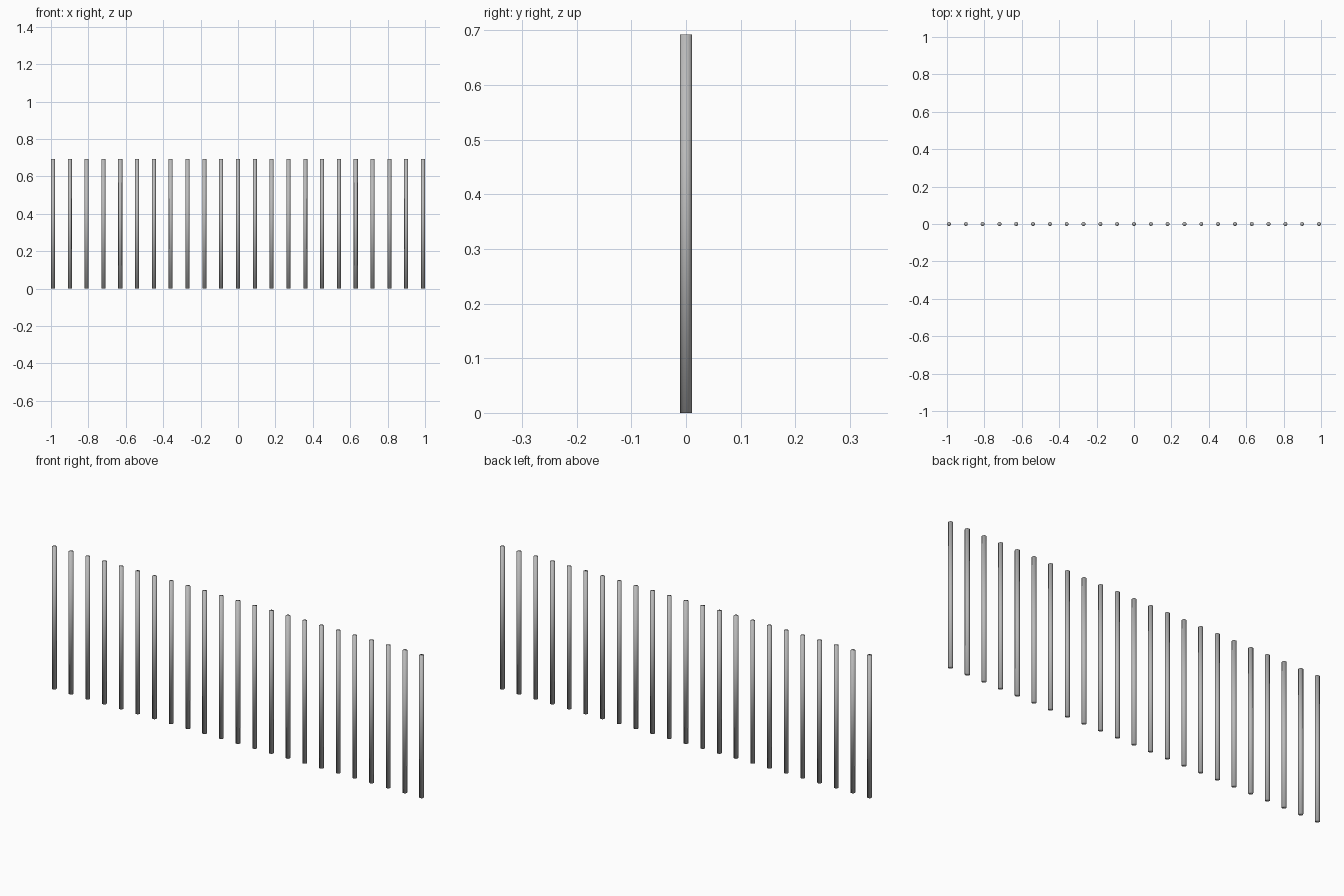
import bpy

# Remove the default cube
cube = bpy.data.objects.get("Cube")
if cube:
    bpy.data.objects.remove(cube, do_unlink=True)

COUNT = 23
RADIUS = 0.0107
HEIGHT = 0.692
SPAN = 1 - RADIUS

# Plain grey metal
grey = bpy.data.materials.new("grey_metal")
grey.use_nodes = True
colour = (0.5, 0.5, 0.5, 1)
grey.diffuse_color = colour
grey.node_tree.nodes["Principled BSDF"].inputs["Base Color"].default_value = colour

# One round bar, shaded smoothly over its rims
bpy.ops.mesh.primitive_cylinder_add(vertices=16, radius=RADIUS, depth=HEIGHT,
                                    location=(-SPAN, 0, HEIGHT / 2))
first = bpy.context.object
first.name = "bar_1"
first.data.name = "bar"
first.data.materials.append(grey)
bpy.ops.object.shade_smooth()

# Row of evenly spaced bars sharing the same mesh
for i in range(1, COUNT):
    bar = first.copy()
    bar.name = f"bar_{i + 1}"
    bar.location.x = -SPAN + 2 * SPAN * i / (COUNT - 1)
    bpy.context.collection.objects.link(bar)
